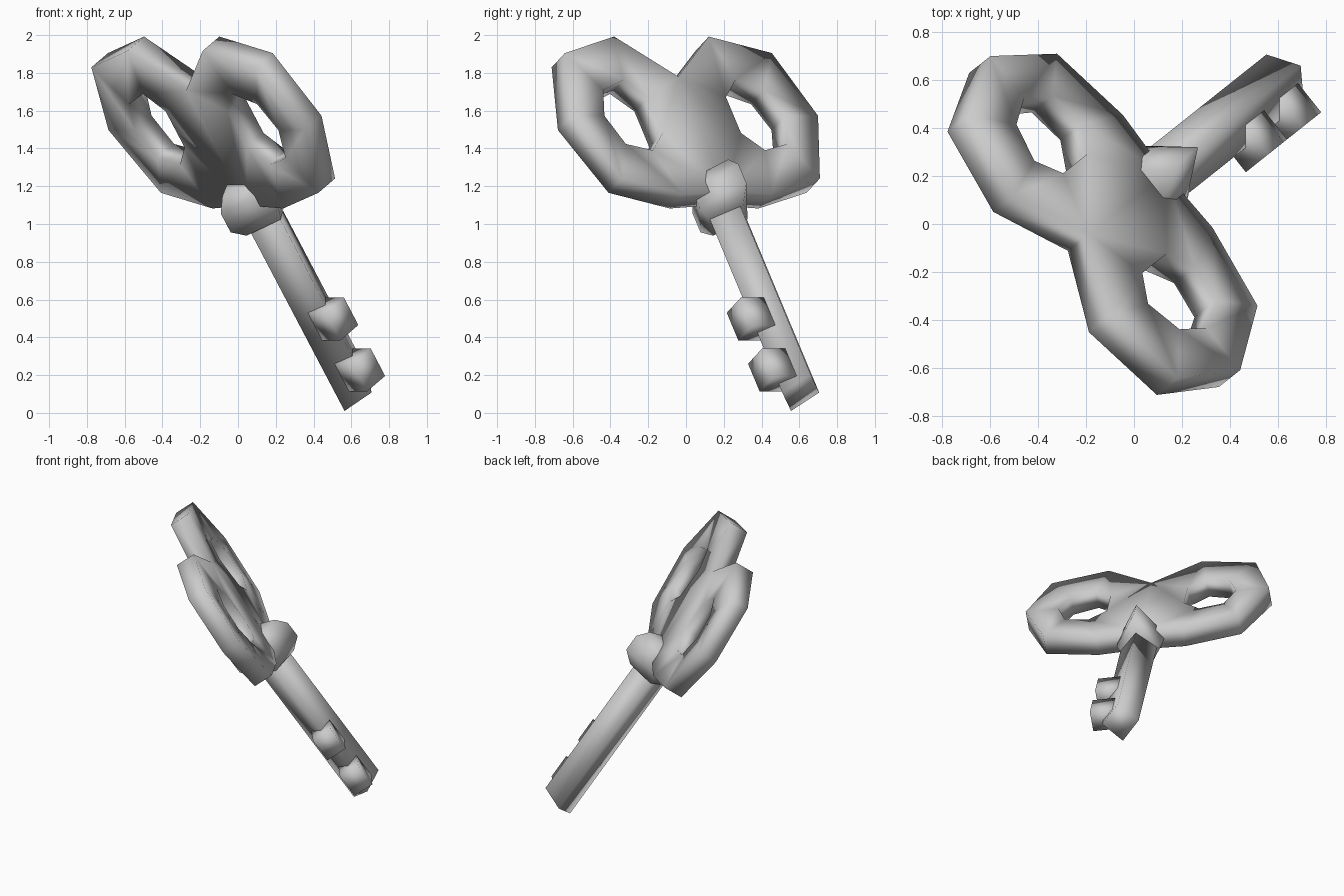
import bpy, bmesh, math
from mathutils import Matrix

if "Cube" in bpy.data.objects:
    bpy.data.objects.remove(bpy.data.objects["Cube"])

# The key is modelled upright (x = width, y = thickness, z = length), then tilted
TILT = (Matrix.Translation((-0.135, 0, 1.56))
        @ Matrix.Rotation(math.radians(-51.5), 4, 'Z')
        @ Matrix.Rotation(math.radians(33.9), 4, 'X'))


def finish(name, bm):
    """Turn the bmesh into a fully smooth-shaded object and tilt it."""
    bmesh.ops.recalc_face_normals(bm, faces=bm.faces)
    for f in bm.faces:
        f.smooth = True
    me = bpy.data.meshes.new(name)
    bm.to_mesh(me)
    bm.free()
    ob = bpy.data.objects.new(name, me)
    bpy.context.collection.objects.link(ob)
    ob.matrix_world = TILT
    return ob


def skin(bm, rings):
    for a, b in zip(rings, rings[1:]):
        for i in range(4):
            j = (i + 1) % 4
            bm.faces.new((a[i], a[j], b[j], b[i]))
    bm.faces.new(rings[0])
    bm.faces.new(rings[-1])


def diamond_prism(name, levels, slant=0.0):
    """Four-cornered solid through (z, half width, half thickness) levels."""
    bm = bmesh.new()
    skin(bm, [[bm.verts.new((x, y, z + slant * y)) for x, y in
               ((w, 0), (0, t), (-w, 0), (0, -t))] for z, w, t in levels])
    return finish(name, bm)


def box(name, x0, x1, z, half_y, half_z):
    bm = bmesh.new()
    skin(bm, [[bm.verts.new((x, sy * half_y, z + sz * half_z)) for sy, sz in
               ((1, 1), (1, -1), (-1, -1), (-1, 1))] for x in (x0, x1)])
    return finish(name, bm)


# Bow: one flat loop of rectangular section (outer point, inner point), mirrored
W = 0.068
sections = [((0.835, -0.03), (0.61, -0.03)), ((0.70, 0.37), (0.545, 0.135)),
            ((0.32, 0.475), (0.38, 0.20)), ((0.0, 0.22), (0.265, 0.09)),
            ((0.0, -0.51), (0.265, -0.14)), ((0.30, -0.53), (0.38, -0.25)),
            ((0.67, -0.43), (0.545, -0.21))]
bm = bmesh.new()
rings = [[bm.verts.new(c) for c in ((ou, -W, ov), (ou, W, ov), (iu, W, iv), (iu, -W, iv))]
         for (ou, ov), (iu, iv) in sections]
for k, a in enumerate(rings):
    b = rings[(k + 1) % len(rings)]
    for i in range(4):
        if k == 3 and i == 0:      # open where the two loops join
            continue
        j = (i + 1) % 4
        bm.faces.new((a[i], a[j], b[j], b[i]))
bow = finish("bow", bm)
bow.modifiers.new("Mirror", 'MIRROR')

# Shaft and collar
diamond_prism("shaft", [(-0.45, 0.125, 0.123), (-1.75, 0.125, 0.123)], slant=0.28)
diamond_prism("collar", [(-0.38, 0.12, 0.175), (-0.45, 0.16, 0.235),
                         (-0.57, 0.16, 0.235), (-0.645, 0.13, 0.155)])

# Teeth on one side of the shaft
for n, v in enumerate((-1.28, -1.605)):
    box("tooth_%d" % (n + 1), 0.03, 0.205, v, 0.073, 0.088)
